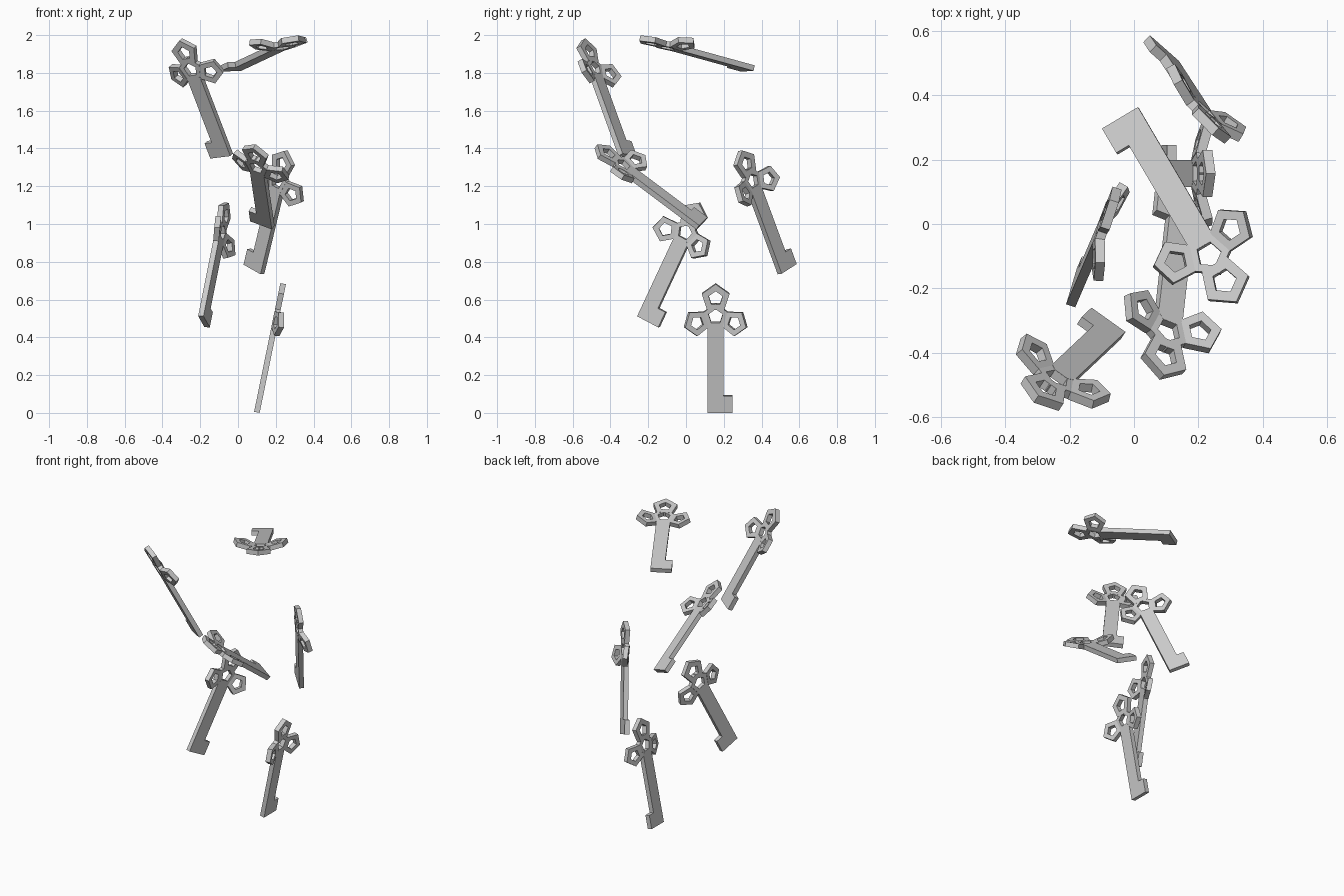
import bpy, bmesh, math
from mathutils import Matrix, Vector

if "Cube" in bpy.data.objects:
    bpy.data.objects.remove(bpy.data.objects["Cube"])

T = 0.03         # plate thickness
C = 0.52         # height of the bow centre above the key's foot
HINGE = 0.056    # fold line of the side rings
FOLD = math.radians(17)


def pentagon(r, z=0.0):
    return [(r * math.sin(math.radians(72 * i)), z + r * math.cos(math.radians(72 * i)))
            for i in range(5)]


def add_plate(bm, outline, thick=T):
    """Extruded solid outline in the xz plane."""
    front = [bm.verts.new((x, -thick / 2, z)) for x, z in outline]
    back = [bm.verts.new((x, thick / 2, z)) for x, z in outline]
    n = len(outline)
    bm.faces.new(front)
    bm.faces.new(back[::-1])
    for i in range(n):
        j = (i + 1) % n
        bm.faces.new((front[i], back[i], back[j], front[j]))


def add_ring(bm, outer, inner, matrix, thick=T):
    """Extruded outline with a matching hole, moved by matrix."""
    loops = [[bm.verts.new(matrix @ Vector((x, y, z))) for x, z in pts]
             for pts, y in ((outer, -thick / 2), (outer, thick / 2),
                            (inner, thick / 2), (inner, -thick / 2))]
    n = len(outer)
    for k in range(4):
        a, b = loops[k], loops[(k + 1) % 4]
        for i in range(n):
            j = (i + 1) % n
            bm.faces.new((a[i], b[i], b[j], a[j]))


bm = bmesh.new()

# shaft with one tooth at the foot
w = 0.0425
top = C - 0.033
add_plate(bm, [(-w, 0), (0.088, 0), (0.088, 0.09), (w, 0.09), (w, top - 0.02),
               (0.024, top), (-0.024, top), (-w, top - 0.02)])

# bow: centre ring, top ring and two folded side rings
bow = Matrix.Translation((0, 0, C))
add_ring(bm, pentagon(0.069), pentagon(0.040), bow, T - 0.001)
# (turn around centre, fold, outer radius, hole radius, distance)
for angle, fold, r, hole, d in ((0, 0, 0.077, 0.039, 0.098),
                                (108, FOLD, 0.070, 0.036, 0.109),
                                (-108, FOLD, 0.070, 0.036, 0.109)):
    hinge = Matrix.Translation((0, 0, HINGE))
    m = (bow @ Matrix.Rotation(math.radians(angle), 4, 'Y')
         @ hinge @ Matrix.Rotation(fold, 4, 'X') @ hinge.inverted())
    add_ring(bm, pentagon(r, d), pentagon(hole, d), m)

bmesh.ops.recalc_face_normals(bm, faces=bm.faces)
mesh = bpy.data.meshes.new("key")
bm.to_mesh(mesh)
bm.free()

# six floating copies: foot position, shaft direction, tooth direction
poses = [
    ((0.10, 0.157, 0.003), (0.20, 0.0, 0.98), (0, 1, 0)),
    ((-0.186, -0.218, 0.493), (0.178, 0.414, 0.888), (0.27, 0.90, -0.45)),
    ((0.100, 0.522, 0.752), (0.22, -0.338, 0.915), (-0.68, 0.60, 0.39)),
    ((0.149, 0.077, 0.996), (-0.09, -0.80, 0.60), (-0.93, 0.37, 0.345)),
    ((-0.068, -0.322, 1.362), (-0.34, -0.32, 0.885), (-0.80, 0.57, -0.10)),
    ((-0.022, 0.339, 1.824), (0.487, -0.83, 0.228), (-0.836, -0.50, -0.03)),
]
for i, (foot, axis, side) in enumerate(poses):
    a = Vector(axis).normalized()
    s = Vector(side)
    s = (s - a * s.dot(a)).normalized()
    rot = Matrix((s, a.cross(s), a)).transposed().to_4x4()
    ob = bpy.data.objects.new(f"key_{i + 1}", mesh)
    ob.matrix_world = Matrix.Translation(foot) @ rot
    bpy.context.collection.objects.link(ob)
